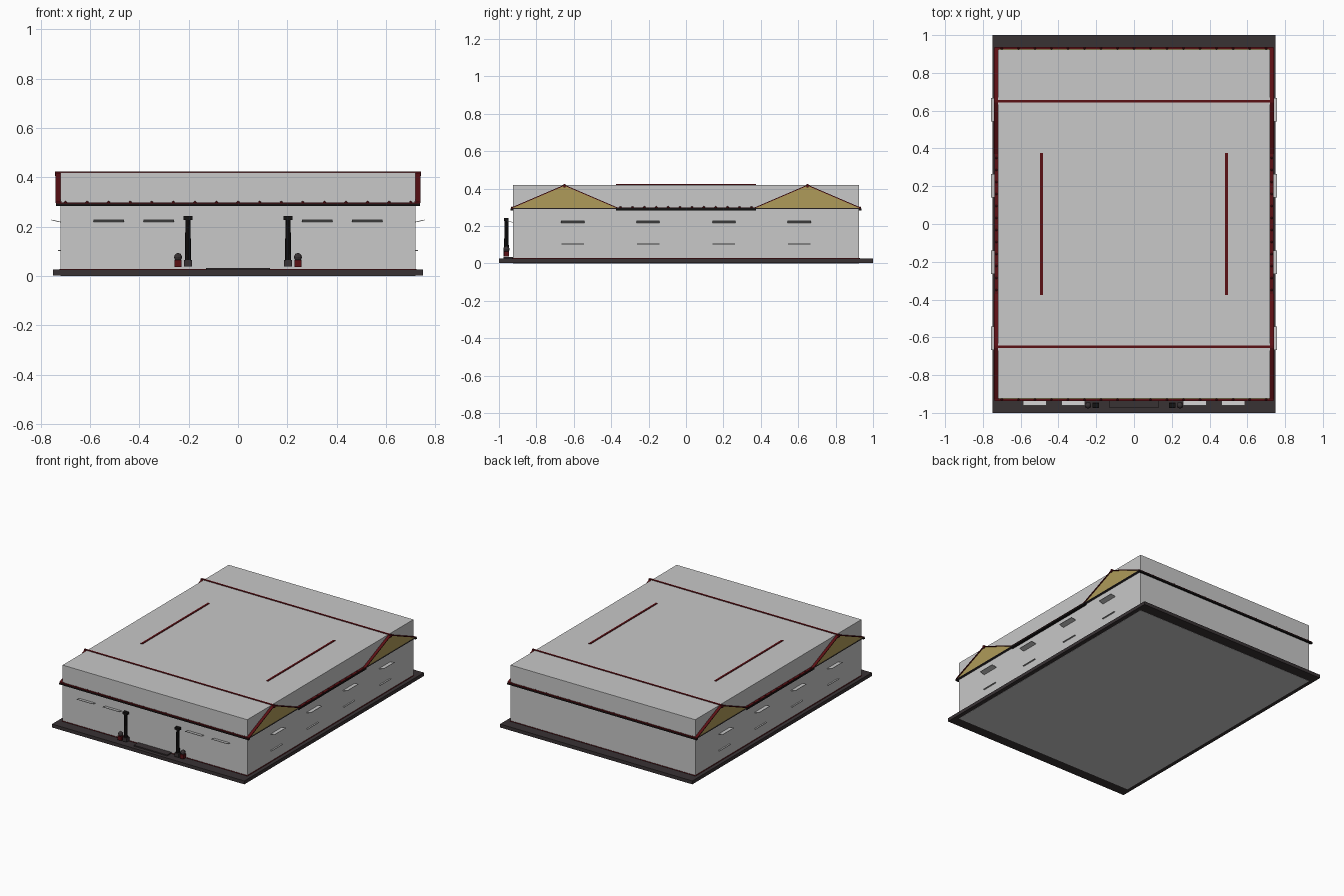
import bpy, bmesh, math
from mathutils import Vector

if "Cube" in bpy.data.objects:
    bpy.data.objects.remove(bpy.data.objects["Cube"], do_unlink=True)


def material(name, r, g, b):
    m = bpy.data.materials.new(name)
    m.use_nodes = True
    m.diffuse_color = (r, g, b, 1)
    m.node_tree.nodes["Principled BSDF"].inputs["Base Color"].default_value = (r, g, b, 1)
    return m


WALL = material("pale_grey", 0.58, 0.58, 0.58)
GOLD = material("ochre", 0.43, 0.33, 0.1)
RED = material("dark_red", 0.105, 0.005, 0.007)
BLACK = material("near_black", 0.007, 0.006, 0.006)
STONE = material("dark_stone", 0.04, 0.032, 0.034)


def finish(name, bm, mat):
    bmesh.ops.recalc_face_normals(bm, faces=bm.faces)
    mesh = bpy.data.meshes.new(name)
    bm.to_mesh(mesh)
    bm.free()
    mesh.materials.append(mat)
    ob = bpy.data.objects.new(name, mesh)
    bpy.context.collection.objects.link(ob)
    return ob


def add_box(bm, lo, hi):
    lo, hi = Vector(lo), Vector(hi)
    verts = bmesh.ops.create_cube(bm, size=1)["verts"]
    for v in verts:
        v.co = (lo + hi) / 2 + v.co * (hi - lo)
    return verts


def box(name, lo, hi, mat):
    bm = bmesh.new()
    add_box(bm, lo, hi)
    return finish(name, bm, mat)


def prism(name, profile, x0, x1, mat):
    """Extrude a (y, z) profile from x0 to x1."""
    bm = bmesh.new()
    face = bm.faces.new([bm.verts.new((x0, y, z)) for y, z in profile])
    ext = bmesh.ops.extrude_face_region(bm, geom=[face])["geom"]
    for v in ext:
        if isinstance(v, bmesh.types.BMVert):
            v.co.x = x1
    return finish(name, bm, mat)


def tile_row(name, start, end, count, mat):
    """Round tile ends spaced along an eave."""
    bm = bmesh.new()
    a, b = Vector(start), Vector(end)
    for i in range(count):
        r = bmesh.ops.create_icosphere(bm, subdivisions=1, radius=0.007)
        bmesh.ops.translate(bm, verts=r["verts"], vec=a.lerp(b, i / (count - 1)))
    return finish(name, bm, mat)


def awning(name, centre, angle):
    """Tilted slab that rises away from the wall; local -y points outward."""
    bm = bmesh.new()
    for v in add_box(bm, (-0.062, -0.036, 0), (0.062, 0, 0.003)):
        v.co.z -= v.co.y * 0.23
    ob = finish(name, bm, WALL)
    ob.location = centre
    ob.rotation_euler.z = angle
    return ob


# Ground slab, step and main block
box("ground_slab", (-0.75, -1, 0.001), (0.75, 1, 0.025), STONE)
box("main_block", (-0.72, -0.925, 0), (0.72, 0.925, 0.42), WALL)
box("entrance_step", (-0.13, -0.975, 0.025), (0.13, -0.92, 0.033), STONE)
box("wall_skirting", (-0.724, -0.929, 0.025), (0.724, 0.929, 0.028), RED)

for s, end in ((-1, "front"), (1, "back")):
    mid, low, inner = s * 0.65, s * 0.93, s * 0.37
    # Gabled roof across the width
    prism(end + "_roof", [(low, 0.296), (inner, 0.296), (mid, 0.415)], -0.733, 0.733, GOLD)
    box(end + "_ridge", (-0.742, mid - 0.006, 0.405), (0.742, mid + 0.006, 0.424), RED)
    # Long eave with tile ends
    box(end + "_eave", (-0.738, low - 0.007, 0.284), (0.738, low + 0.007, 0.294), BLACK)
    box(end + "_eave_tiles", (-0.738, low - 0.006, 0.294), (0.738, low + 0.006, 0.298), RED)
    tile_row(end + "_tile_ends", (-0.7, low, 0.297), (0.7, low, 0.297), 17, RED)
    # Sloping trim on each gable
    for t, side in ((-1, "right"), (1, "left")):
        for foot, label in ((low, "outer"), (inner, "inner")):
            prism(f"{end}_{side}_{label}_rake",
                  [(foot, 0.295), (mid, 0.415), (mid, 0.42), (foot, 0.3)],
                  t * 0.715, t * 0.74, RED)
        ys = sorted((low, inner))
        xs = sorted((t * 0.715, t * 0.737))
        box(f"{end}_{side}_gable_soffit", (xs[0], ys[0], 0.292), (xs[1], ys[1], 0.296), STONE)

for s, side in ((-1, "right"), (1, "left")):
    # Side roof ridge and eave
    x = s * 0.49
    box(side + "_ridge", (x - 0.007, -0.375, 0.405), (x + 0.007, 0.375, 0.424), RED)
    x = s * 0.729
    box(side + "_eave", (x - 0.01, -0.375, 0.284), (x + 0.01, 0.375, 0.296), BLACK)
    box(side + "_eave_tiles", (x - 0.009, -0.375, 0.296), (x + 0.009, 0.375, 0.3), RED)
    tile_row(side + "_tile_ends", (x, -0.35, 0.299), (x, 0.35, 0.299), 12, RED)
    # Side awnings with sills below
    for i, y in enumerate((-0.605, -0.203, 0.203, 0.605)):
        awning(f"{side}_awning_{i}", (s * 0.72, y, 0.217), s * math.pi / 2)
        xs = sorted((s * 0.715, s * 0.73))
        box(f"{side}_sill_{i}", (xs[0], y - 0.06, 0.102), (xs[1], y + 0.06, 0.105), WALL)
    # Front awnings
    for i, x in enumerate((0.322, 0.525)):
        awning(f"{side}_front_awning_{i}", (s * x, -0.925, 0.218), 0)

    # Tapered entrance post
    x, y = s * 0.203, -0.96
    box(side + "_post_base", (x - 0.017, y - 0.015, 0.038), (x + 0.017, y + 0.015, 0.065), STONE)
    bm = bmesh.new()
    bmesh.ops.create_cone(bm, cap_ends=True, segments=8, radius1=0.013, radius2=0.01, depth=0.165)
    bmesh.ops.translate(bm, verts=bm.verts, vec=(x, y, 0.145))
    finish(side + "_post_shaft", bm, BLACK)
    box(side + "_post_cap", (x - 0.018, y - 0.012, 0.226), (x + 0.018, y + 0.012, 0.242), BLACK)
    # Drum stone on a red pedestal
    x = s * 0.243
    box(side + "_drum_pedestal", (x - 0.014, y - 0.014, 0.036), (x + 0.014, y + 0.014, 0.064), RED)
    bm = bmesh.new()
    bmesh.ops.create_uvsphere(bm, u_segments=10, v_segments=6, radius=0.017)
    bmesh.ops.translate(bm, verts=bm.verts, vec=(x, y, 0.076))
    finish(side + "_drum_stone", bm, STONE)
